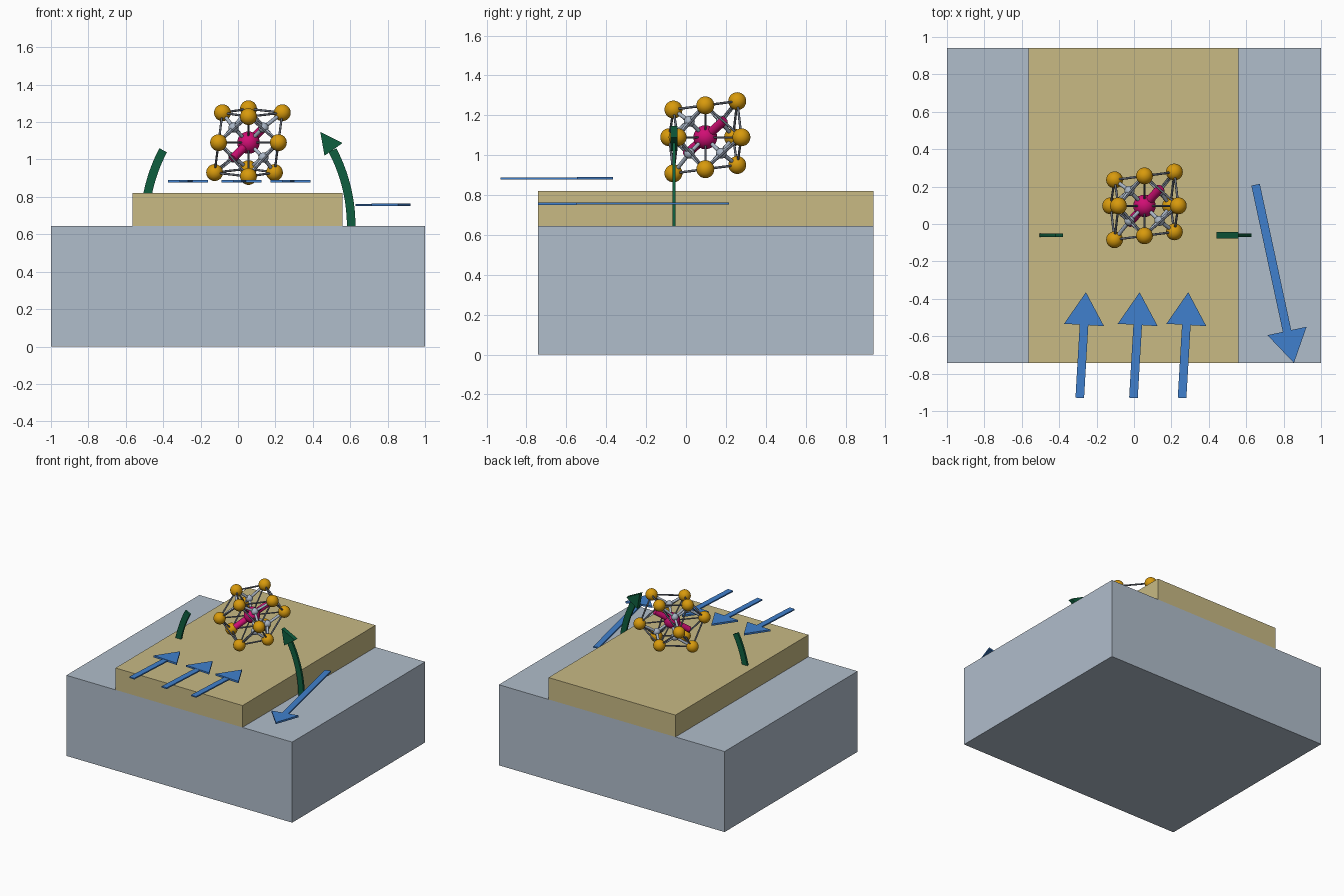
import bpy, bmesh, math
from mathutils import Vector, Matrix
from itertools import product, combinations

if "Cube" in bpy.data.objects:
    bpy.data.objects.remove(bpy.data.objects["Cube"])


def material(name, r, g, b):
    lin = [(c / 255 / 12.92) if c < 10 else ((c / 255 + 0.055) / 1.055) ** 2.4 for c in (r, g, b)]
    m = bpy.data.materials.new(name)
    m.diffuse_color = (*lin, 1)
    m.use_nodes = True
    m.node_tree.nodes["Principled BSDF"].inputs["Base Color"].default_value = m.diffuse_color
    return m


BLUE_GREY = material("blue grey", 176, 189, 203)
TAN = material("tan", 200, 186, 132)
BLUE = material("blue", 64, 128, 205)
GREEN = material("dark green", 14, 94, 62)
GOLD = material("gold", 216, 154, 12)
PINK = material("magenta", 208, 14, 116)
SILVER = material("silver", 168, 180, 196)
GREY = material("dark grey", 104, 110, 122)


def finish(name, bm, mat, smooth=False):
    bmesh.ops.recalc_face_normals(bm, faces=bm.faces)
    me = bpy.data.meshes.new(name)
    bm.to_mesh(me)
    bm.free()
    me.materials.append(mat)
    ob = bpy.data.objects.new(name, me)
    bpy.context.collection.objects.link(ob)
    if smooth:
        bpy.context.view_layer.objects.active = ob
        ob.select_set(True)
        bpy.ops.object.shade_smooth_by_angle(angle=math.radians(40))
        ob.select_set(False)


def box(name, lo, hi, mat):
    lo, hi = Vector(lo), Vector(hi)
    bm = bmesh.new()
    bmesh.ops.create_cube(bm, size=1, matrix=Matrix.Translation((lo + hi) / 2)
                          @ Matrix.Diagonal((*(hi - lo), 1)))
    finish(name, bm, mat)


def spheres(name, points, radius, mat):
    bm = bmesh.new()
    for p in points:
        bmesh.ops.create_uvsphere(bm, u_segments=24, v_segments=14, radius=radius,
                                  matrix=Matrix.Translation(p))
    finish(name, bm, mat, True)


def rods(name, pairs, radius, mat):
    bm = bmesh.new()
    for a, b in pairs:
        d = b - a
        m = Matrix.Translation((a + b) / 2) @ d.to_track_quat('Z', 'Y').to_matrix().to_4x4()
        bmesh.ops.create_cone(bm, cap_ends=True, segments=12, radius1=radius, radius2=radius,
                              depth=d.length, matrix=m)
    finish(name, bm, mat, True)


def plate(bm, outline, thickness, place):
    """Extrude a flat outline, centred on its plane; place maps (u, v, w) to 3D."""
    rings = [[bm.verts.new(place(u, v, w)) for u, v in outline]
             for w in (-thickness / 2, thickness / 2)]
    n = len(outline)
    for i in range(n):
        j = (i + 1) % n
        bm.faces.new((rings[0][i], rings[0][j], rings[1][j], rings[1][i]))
    bm.faces.new(rings[0])
    bm.faces.new(rings[1])


def flat_arrow(name, tail, tip, z):
    a, b = Vector(tail), Vector(tip)
    d = (b - a).normalized()
    n = Vector((-d.y, d.x))
    neck = b - d * 0.175
    place = lambda u, v, w: (u, v, z + w)
    bm = bmesh.new()
    plate(bm, [a + n * .023, a - n * .023, neck - n * .023, neck + n * .023], 0.010, place)
    plate(bm, [neck + n * .107, neck - n * .107, b], 0.014, place)
    finish(name, bm, BLUE)


def arc_band(bm, place):
    """Curved shaft in the xz plane."""
    angles = [math.radians(27.7) * i / 14 for i in range(15)]
    pts = [(-.265 + r * math.cos(t), .645 + r * math.sin(t))
           for r, ts in ((.893, angles), (.847, angles[::-1])) for t in ts]
    plate(bm, pts, 0.017, place)


# Stepped slabs
box("base_slab", (-1, -.743, 0), (1, .94, .645), BLUE_GREY)
box("raised_strip", (-.565, -.743, .645), (.56, .94, .82), TAN)

# Flow arrows
for i, x in enumerate((-.29, -.003, .257)):
    flat_arrow(f"flow_arrow_{i + 1}", (x, -.93), (x + .033, -.365), .884)
flat_arrow("return_arrow", (.65, .21), (.855, -.743), .757)

# Rotation arrow: right half with head, left half plain
right = lambda u, v, w: (u, -.06 + w, v)
left = lambda u, v, w: (.105 - u, -.06 + w, v)
bm = bmesh.new()
arc_band(bm, right)
plate(bm, [(.4625, 1.02), (.559, 1.088), (.44, 1.147)], 0.034, right)
finish("rotation_arrow_head_side", bm, GREEN)
bm = bmesh.new()
arc_band(bm, left)
finish("rotation_arrow_tail_side", bm, GREEN)

# Cage of twelve balls, slightly skewed
C = Vector((.056, .097, 1.09))
A, K = .16, .021
cage = []
for s, t in product((-1, 1), repeat=2):
    cage += [C + Vector((A * s, A * t + K * s, 0)),
             C + Vector((0, A * s, A * t + K * s)),
             C + Vector((A * t + K * s, 0, A * s))]
spheres("cage_balls", cage, .045, GOLD)
edges = [(a, b) for a, b in combinations(cage, 2) if (a - b).length < .29]
rods("cage_edges", edges, .006, GREY)
rods("cage_spokes", [(C, p) for p in cage], .005, GREY)

# Inner small balls with links to the centre and to the three nearest cage balls
inner = [C + Vector(s) * .08 for s in product((-1, 1), repeat=3) if abs(sum(s)) < 3]
spheres("inner_balls", inner, .027, SILVER)
links = [(C, p) for p in inner]
for p in inner:
    links += [(p, q) for q in sorted(cage, key=lambda q: (q - p).length)[:3]]
rods("inner_links", links, .010, SILVER)

# Centre ball with diagonal axle
spheres("centre_ball", [C], .06, PINK)
D = Vector((.085, .095, .085))
rods("centre_axle", [(C - D, C + D)], .023, PINK)
